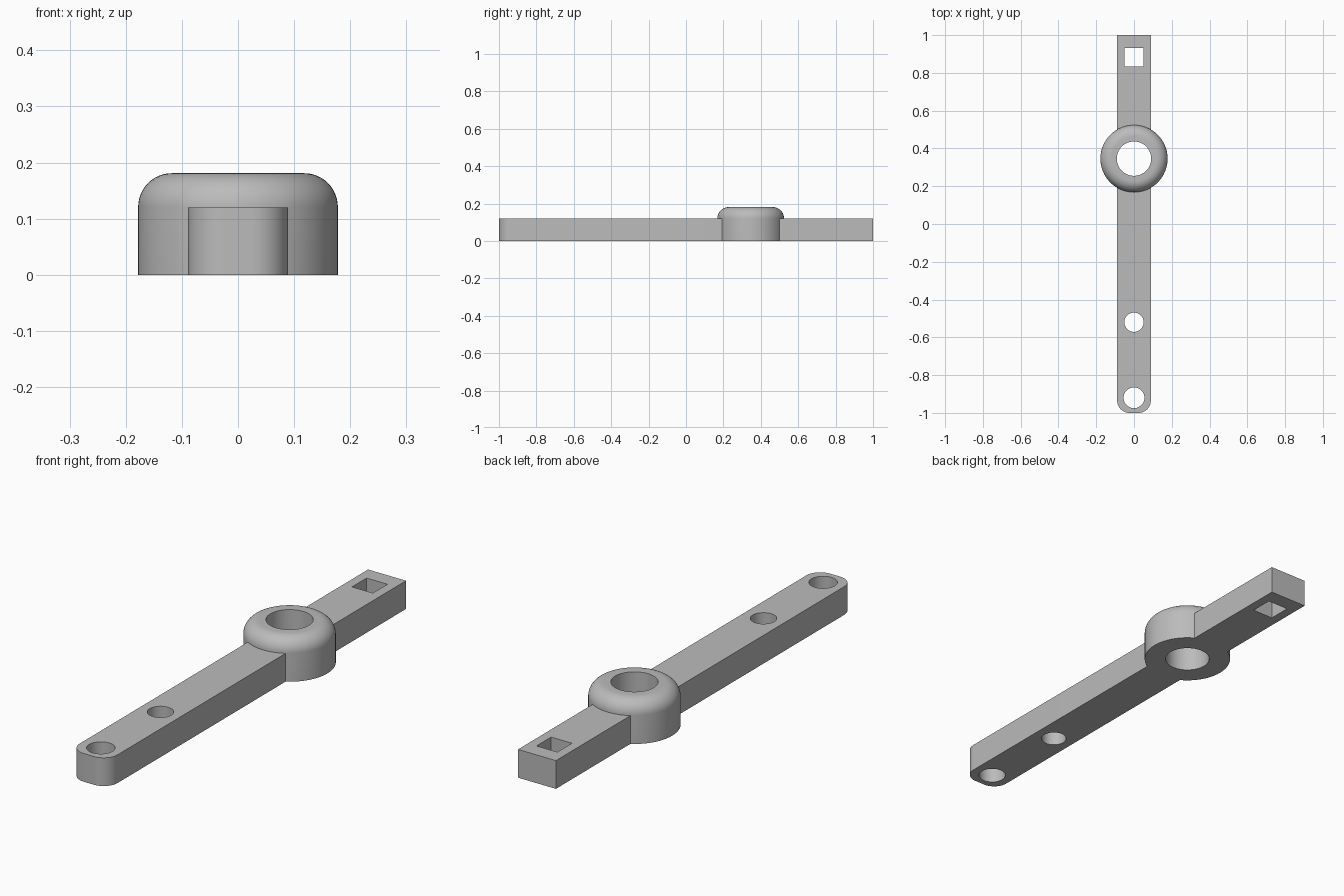
import bpy
import bmesh
from math import cos, sin, pi

default = bpy.data.objects.get("Cube")
if default:
    bpy.data.objects.remove(default, do_unlink=True)

HALF = 0.089       # half width of the bar
THICK = 0.12       # bar thickness
HUB_Y = 0.346      # hub centre
HUB_R = 0.178
HUB_TOP = 0.181
FILLET = 0.06
CORNER = 0.065     # rounding of the front end

grey = bpy.data.materials.new("plain_grey")
grey.use_nodes = True
colour = (0.5, 0.5, 0.5, 1)
grey.diffuse_color = colour
grey.node_tree.nodes["Principled BSDF"].inputs["Base Color"].default_value = colour


def arc(cx, cy, r, start, end, steps):
    return [(cx + r * cos(start + (end - start) * i / steps),
             cy + r * sin(start + (end - start) * i / steps)) for i in range(steps + 1)]


def circle(y, r, steps=64):
    return arc(0, y, r, 0, 2 * pi, steps)[:-1]


def stack(name, layers):
    """Closed solid from outlines stacked upwards: [(outline, z), ...]."""
    bm = bmesh.new()
    rings = [[bm.verts.new((x, y, z)) for x, y in outline] for outline, z in layers]
    n = len(rings[0])
    bm.faces.new(rings[0][::-1])
    bm.faces.new(rings[-1])
    for low, high in zip(rings, rings[1:]):
        for i in range(n):
            j = (i + 1) % n
            bm.faces.new((low[i], low[j], high[j], high[i]))
    mesh = bpy.data.meshes.new(name)
    bm.to_mesh(mesh)
    bm.free()
    mesh.materials.append(grey)
    obj = bpy.data.objects.new(name, mesh)
    bpy.context.collection.objects.link(obj)
    return obj


def combine(target, tool, operation):
    mod = target.modifiers.new(tool.name, 'BOOLEAN')
    mod.operation = operation
    mod.solver = 'EXACT'
    mod.object = tool
    bpy.context.view_layer.objects.active = target
    bpy.ops.object.modifier_apply(modifier=mod.name)
    bpy.data.objects.remove(tool, do_unlink=True)


# Bar with a square back end and a rounded front end
inset = HALF - CORNER
outline = [(HALF, 1), (-HALF, 1)]
outline += arc(-inset, CORNER - 1, CORNER, pi, 1.5 * pi, 16)
outline += arc(inset, CORNER - 1, CORNER, 1.5 * pi, 2 * pi, 16)
lever = stack("lever_arm", [(outline, 0), (outline, THICK)])

# Hub with a rounded top rim
rim = arc(HUB_R - FILLET, HUB_TOP - FILLET, FILLET, 0, pi / 2, 12)
hub = stack("hub", [(circle(HUB_Y, HUB_R), 0)] + [(circle(HUB_Y, r), z) for r, z in rim])
combine(lever, hub, 'UNION')

# Hub bore, two pin holes and the square socket
s = 0.049
socket = [(s, 0.884 + s), (-s, 0.884 + s), (-s, 0.884 - s), (s, 0.884 - s)]
holes = {
    "hub_bore": circle(HUB_Y, 0.091),
    "middle_pin_hole": circle(-0.52, 0.051),
    "end_pin_hole": circle(-0.92, 0.055),
    "square_socket": socket,
}
for name, shape in holes.items():
    cutter = stack(name, [(shape, -0.1), (shape, 0.3)])
    cutter.hide_render = True
    combine(lever, cutter, 'DIFFERENCE')

# Smooth the curved walls, keep the edges crisp
bpy.ops.object.select_all(action='DESELECT')
lever.select_set(True)
bpy.context.view_layer.objects.active = lever
bpy.ops.object.shade_smooth_by_angle(angle=pi / 6)
